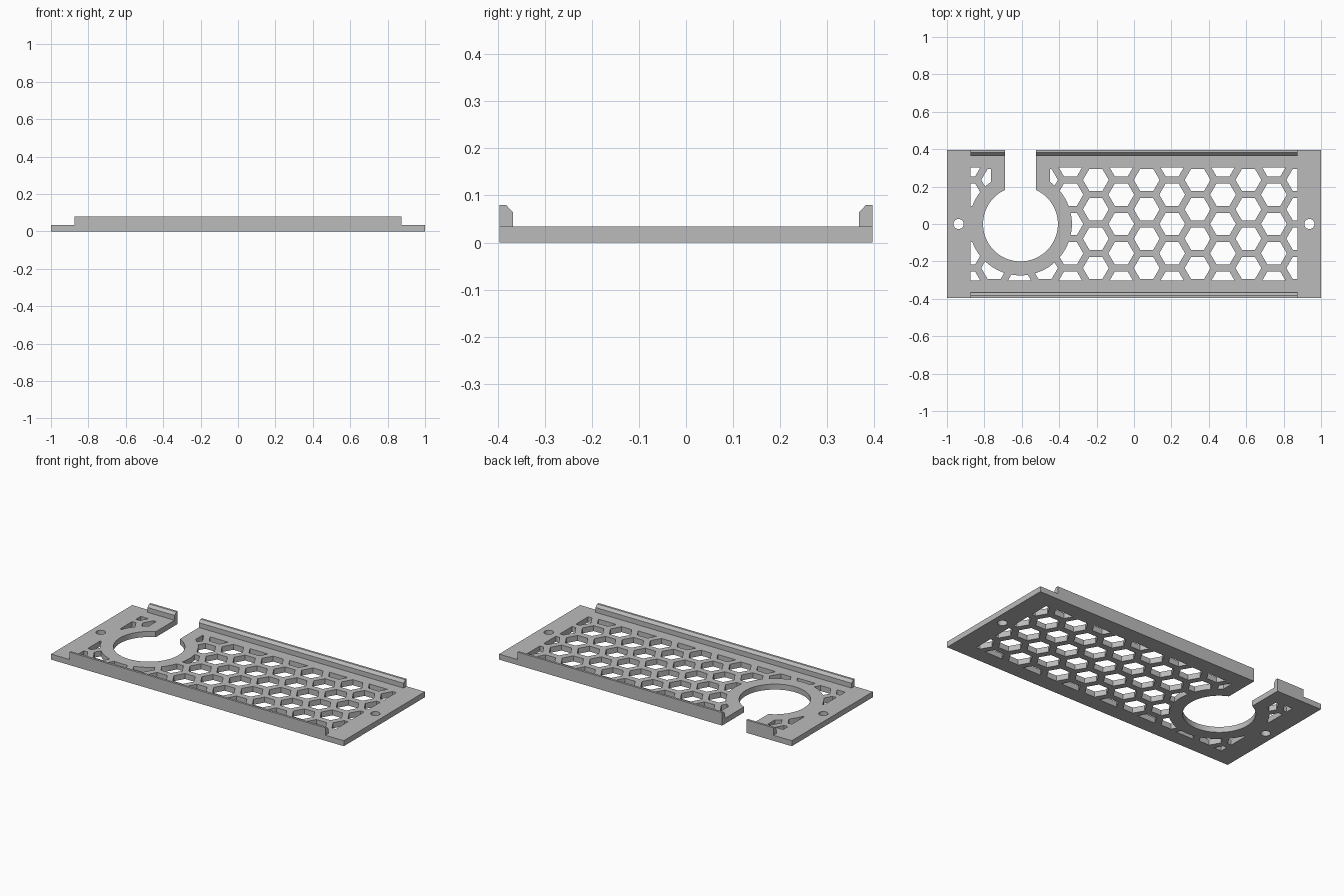
import bpy, bmesh
from math import pi, sqrt, cos, sin

if "Cube" in bpy.data.objects:
    bpy.data.objects.remove(bpy.data.objects["Cube"], do_unlink=True)

HALF_Y, THICK, LIP_TOP = 0.396, 0.034, 0.08
INNER_X, INNER_Y = 0.875, 0.302          # limits of the honeycomb
PORT_X, PORT_R, SLOT_HALF, RIM = -0.607, 0.2, 0.083, 0.075
PITCH, HEX_R = 0.157, 0.069

grey = bpy.data.materials.new("grey plastic")
grey.use_nodes = True
colour = (0.5, 0.5, 0.5, 1)
grey.diffuse_color = colour
grey.node_tree.nodes["Principled BSDF"].inputs["Base Color"].default_value = colour


def make(name, bm, helper=False):
    bmesh.ops.recalc_face_normals(bm, faces=bm.faces)
    mesh = bpy.data.meshes.new(name)
    bm.to_mesh(mesh)
    bm.free()
    mesh.materials.append(grey)
    ob = bpy.data.objects.new(name, mesh)
    bpy.context.collection.objects.link(ob)
    if helper:
        ob.hide_render = True
    return ob


def prism(bm, points, offset):
    """Extrude a closed outline of 3D points by an offset."""
    face = bm.faces.new([bm.verts.new(p) for p in points])
    new = bmesh.ops.extrude_face_region(bm, geom=[face])["geom"]
    bmesh.ops.translate(bm, vec=offset,
                        verts=[v for v in new if isinstance(v, bmesh.types.BMVert)])


def box(name, x0, x1, y0, y1, z0, z1, helper=False):
    bm = bmesh.new()
    prism(bm, [(x0, y0, z0), (x1, y0, z0), (x1, y1, z0), (x0, y1, z0)], (0, 0, z1 - z0))
    return make(name, bm, helper)


def add_round(bm, x, y, r, n, z0, z1):
    ring = [(x + r * cos(2 * pi * i / n), y + r * sin(2 * pi * i / n), z0) for i in range(n)]
    prism(bm, ring, (0, 0, z1 - z0))


def cylinder(name, x, y, r, n, z0, z1):
    bm = bmesh.new()
    add_round(bm, x, y, r, n, z0, z1)
    return make(name, bm, True)


def boolean(ob, cutter, operation="DIFFERENCE"):
    mod = ob.modifiers.new(cutter.name, "BOOLEAN")
    mod.object, mod.operation, mod.solver = cutter, operation, "EXACT"
    bpy.context.view_layer.objects.active = ob
    bpy.ops.object.modifier_apply(modifier=mod.name)


# Honeycomb cutter: staggered hexagons
bm = bmesh.new()
step = PITCH * sqrt(3) / 2
for col in range(-7, 7):
    shift = 0.5 if col % 2 == 0 else 0
    for row in range(-3, 4):
        add_round(bm, (col + 0.5) * step, (row + shift) * PITCH, HEX_R, 6, -0.1, 0.2)
honeycomb = make("honeycomb_cutter", bm, True)

# Trim it to the panel and keep a solid rim around the port and slot
limit = box("honeycomb_limit", -INNER_X, INNER_X, -INNER_Y, INNER_Y, -0.05, 0.15, True)
rim = cylinder("port_rim_keepout", PORT_X, 0, PORT_R + RIM, 96, -0.2, 0.3)
wide = SLOT_HALF + RIM
slot_rim = box("slot_rim_keepout", PORT_X - wide, PORT_X + wide, 0, 0.6, -0.2, 0.3, True)
boolean(honeycomb, limit, "INTERSECT")
boolean(honeycomb, rim)
boolean(honeycomb, slot_rim)

# Base plate with its openings
plate = box("base_plate", -1, 1, -HALF_Y, HALF_Y, 0, THICK)
port = cylinder("port_cutter", PORT_X, 0, PORT_R, 96, -0.2, 0.3)
slot = box("slot_cutter", PORT_X - SLOT_HALF, PORT_X + SLOT_HALF, 0, 0.6, -0.25, 0.35, True)
screws = [cylinder("screw_hole_cutter", x, 0, 0.027, 32, -0.2, 0.3) for x in (-0.938, 0.938)]
for cutter in [honeycomb, port, slot] + screws:
    boolean(plate, cutter)

# Lips along the front and back edges, chamfered on the inside
for name, side in (("front_lip", -1), ("back_lip", 1)):
    outline = [(HALF_Y, THICK), (HALF_Y, LIP_TOP), (0.382, LIP_TOP), (0.367, 0.064), (0.367, THICK)]
    bm = bmesh.new()
    prism(bm, [(-INNER_X, side * y, z) for y, z in outline], (2 * INNER_X, 0, 0))
    lip = make(name, bm)
    if side > 0:
        boolean(lip, slot)

# Smooth the round walls, keep the edges sharp
bpy.ops.object.select_all(action="DESELECT")
plate.select_set(True)
bpy.context.view_layer.objects.active = plate
bpy.ops.object.shade_smooth_by_angle(angle=pi / 6)

# Remove the used cutters
for ob in [honeycomb, limit, rim, slot_rim, port, slot] + screws:
    bpy.data.objects.remove(ob, do_unlink=True)
